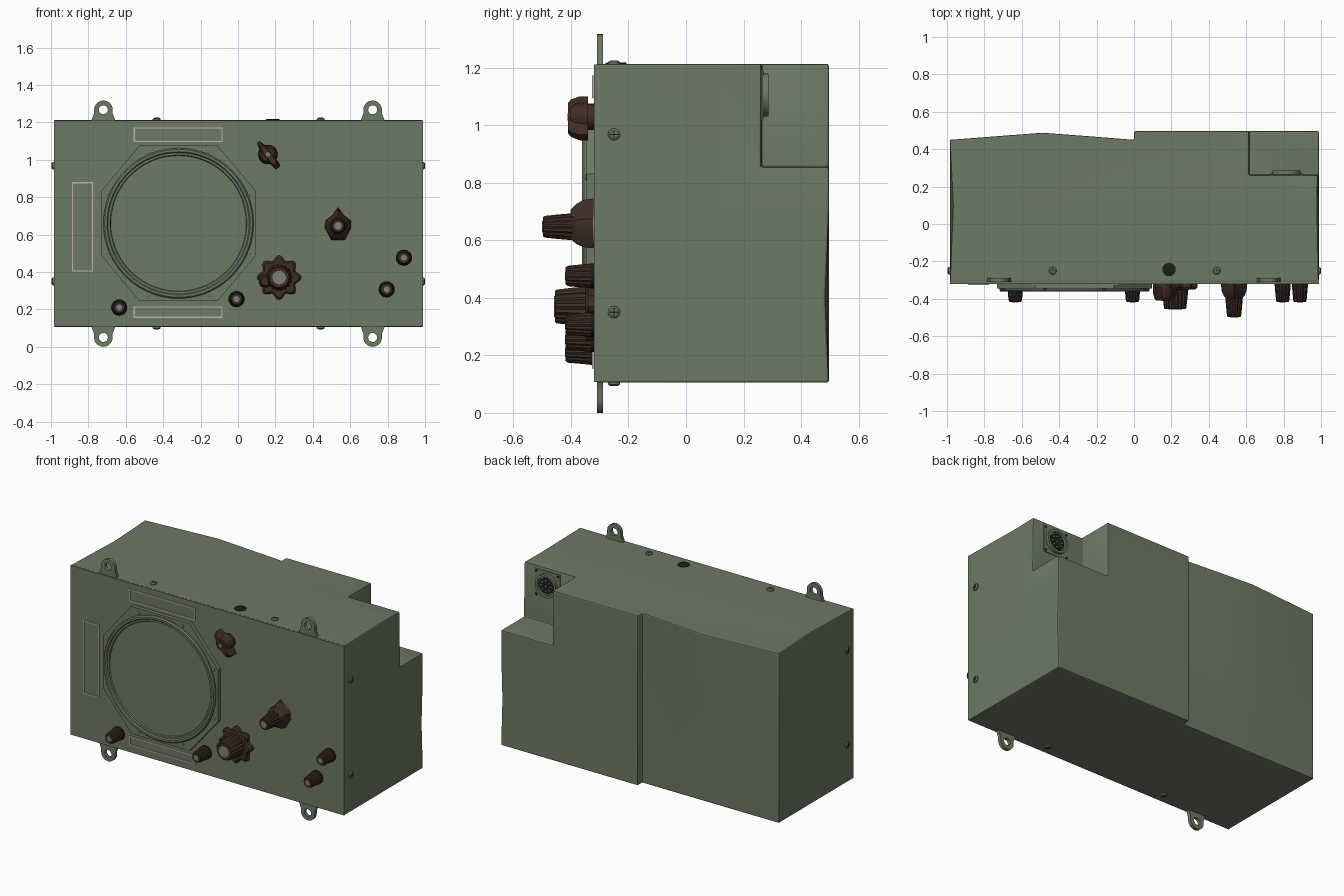
import bpy, bmesh, math
from mathutils import Vector

if "Cube" in bpy.data.objects:
    bpy.data.objects.remove(bpy.data.objects["Cube"])

def material(name, rgb):
    m = bpy.data.materials.new(name)
    m.diffuse_color = (*rgb, 1)
    m.use_nodes = True
    m.node_tree.nodes["Principled BSDF"].inputs["Base Color"].default_value = m.diffuse_color
    return m

GREEN = material("olive paint", (0.155, 0.192, 0.127))
BROWN = material("brown bakelite", (0.048, 0.025, 0.018))
BLACK = material("black rubber", (0.012, 0.012, 0.012))
GREY = material("grey green metal", (0.20, 0.225, 0.175))
PINK = material("pale label outline", (0.56, 0.47, 0.45))
FRONT = (0, -1, 0)

def activate(ob):
    bpy.ops.object.select_all(action='DESELECT')
    ob.select_set(True)
    bpy.context.view_layer.objects.active = ob

def finish(bm, name, mat, angle=35):
    bmesh.ops.recalc_face_normals(bm, faces=bm.faces)
    me = bpy.data.meshes.new(name)
    bm.to_mesh(me)
    bm.free()
    ob = bpy.data.objects.new(name, me)
    bpy.context.collection.objects.link(ob)
    me.materials.append(mat)
    activate(ob)
    bpy.ops.object.shade_smooth_by_angle(angle=math.radians(angle))
    return ob

def skin(bm, rings):
    rings = [[bm.verts.new(p) for p in r] for r in rings]
    for a, b in zip(rings, rings[1:]):
        for i in range(len(a)):
            j = (i + 1) % len(a)
            bm.faces.new((a[i], a[j], b[j], b[i]))
    bm.faces.new(rings[0][::-1])
    bm.faces.new(rings[-1])

def loft(name, loc, outline, sections, mat, direction=FRONT):
    """Outline scaled through (height, scale) sections along a direction."""
    q = Vector(direction).to_track_quat('Z', 'Y')
    bm = bmesh.new()
    skin(bm, [[Vector(loc) + q @ Vector((x * s, y * s, h)) for x, y in outline] for h, s in sections])
    return finish(bm, name, mat)

def circle(n=32, r=1, wave=0, lobes=0):
    return [((r + wave * math.cos(lobes * t)) * math.cos(t), (r + wave * math.cos(lobes * t)) * math.sin(t))
            for t in (2 * math.pi * i / n for i in range(n))]

def shift(loop, dx, dz):
    return [(x + dx, z + dz) for x, z in loop]

def rect(x0, x1, z0, z1):
    return [(x0, z0), (x1, z0), (x1, z1), (x0, z1)]

def plate(name, loops, y0, y1, mat):
    """Flat upright plate; loops after the first are holes."""
    cu = bpy.data.curves.new(name, 'CURVE')
    cu.dimensions, cu.fill_mode, cu.extrude = '2D', 'BOTH', (y1 - y0) / 2
    for loop in loops:
        s = cu.splines.new('POLY')
        s.points.add(len(loop) - 1)
        for p, (x, z) in zip(s.points, loop):
            p.co = (x, z, 0, 1)
        s.use_cyclic_u = True
    ob = bpy.data.objects.new(name, cu)
    bpy.context.collection.objects.link(ob)
    ob.location.y = (y0 + y1) / 2
    ob.rotation_euler.x = math.pi / 2
    cu.materials.append(mat)
    activate(ob)
    bpy.ops.object.convert(target='MESH')
    bpy.ops.object.shade_smooth_by_angle(angle=math.radians(35))
    return ob

# Case: slightly dented outline stacked in levels
def case_ring(z):
    up = (z - 0.105) / 1.105
    dent = 0.012 if 0.2 < z < 0.6 else 0
    top = 1 if z > 1 else 0
    pts = [(-.985, -.31), (.988, -.31), (.988 - .008 * top, .1), (.988, .497 - dent), (.5, .497 - dent / 2),
           (0, .497), (0, .45), (-.25, .45 + .02 * up), (-.49, .45 + .038 * up), (-.985, .45),
           (-.985 + .017 * top, .1)]
    return [(x, y, z) for x, y in pts]

bm = bmesh.new()
skin(bm, [case_ring(z) for z in (.105, .4, .7, 1.213)])
case = finish(bm, "case", GREEN, 30)

# Corner recess for the rear connector
bm = bmesh.new()
skin(bm, [[(x, y, z) for x, y in rect(.615, 1.2, .262, .8)] for z in (.855, 1.4)])
cutter = finish(bm, "recess_cutter", GREEN)
cutter.hide_render = True
mod = case.modifiers.new("recess", 'BOOLEAN')
mod.object, mod.operation, mod.solver = cutter, 'DIFFERENCE', 'EXACT'
bev = case.modifiers.new("edge", 'BEVEL')
bev.width, bev.segments, bev.limit_method, bev.angle_limit = .008, 2, 'ANGLE', math.radians(50)
activate(case)
for m in ("recess", "edge"):
    bpy.ops.object.modifier_apply(modifier=m)
bpy.data.objects.remove(cutter)
activate(case)
bpy.ops.object.shade_smooth_by_angle(angle=math.radians(30))

# Front panel
plate("front_panel", [rect(-.985, .988, .108, 1.21)], -.32, -.305, GREEN)

# Mounting ears, bell shaped with a hole
bell = [(-.115, -.12), (-.115, -.105), (-.085, -.09), (-.065, -.06), (-.05, -.02)]
bell += [(.05 * math.cos(t), .05 * math.sin(t)) for t in (math.pi * (1 - i / 10) for i in range(11))]
bell += [(-x, z) for x, z in bell[4::-1]]
for x in (-.72, .72):
    for z, f in ((1.267, 1), (.05, -1)):
        plate("mounting_ear", [[(x + a, z + f * b) for a, b in bell], shift(circle(20, .024), x, z)],
              -.31, -.288, GREEN)

# Display: octagonal plate, round bezel and screws
cx, cz = -.318, .66
octagon = [(.21, .415), (.415, .17), (.415, -.17), (.21, -.415),
           (-.21, -.415), (-.415, -.17), (-.415, .17), (-.21, .415)]
plate("display_plate", [shift(octagon, cx, cz)], -.345, -.315, GREEN)
loft("display_bezel", (cx, -.34, cz), circle(72),
     [(0, .402), (.014, .402), (.022, .395), (.022, .383), (.014, .377), (.014, .366), (.007, .362)], GREEN)
for k in range(8):
    t = math.pi * (k + .5) / 4
    loft("bezel_screw", (cx + .415 * math.cos(t), -.343, cz + .415 * math.sin(t)), circle(12),
         [(0, .011), (.005, .011), (.007, .007)], GREEN)

# Label outlines around the display
for x0, x1, z0, z1 in ((-.558, -.083, 1.095, 1.173), (-.888, -.775, .403, .88), (-.558, -.083, .155, .215)):
    b = .006
    plate("label_frame", [rect(x0, x1, z0, z1), rect(x0 + b, x1 - b, z0 + b, z1 - b)], -.326, -.318, PINK)

# Four small fluted knobs
for x, z in ((-.635, .21), (-.008, .255), (.795, .307), (.887, .476)):
    loft("knob_collar", (x, -.318, z), circle(28), [(0, .043), (.012, .043)], BLACK)
    loft("small_knob", (x, -.33, z), circle(64, 1, .05, 16),
         [(0, .041), (.02, .039), (.078, .034), (.088, .029)], BROWN)
    loft("small_knob_cap", (x, -.417, z), circle(20), [(0, .016), (.003, .016)], GREY)

# Large star knob with fluted centre and side lug
x, z = .22, .37
loft("star_skirt", (x, -.318, z), circle(64, 1, .12, 8), [(0, .106), (.022, .106), (.032, .095)], BROWN)
loft("star_knob", (x, -.345, z), circle(72, 1, .045, 18), [(0, .068), (.05, .063), (.104, .057), (.11, .053)], BROWN)
loft("star_knob_cap", (x, -.454, z), circle(28), [(0, .036), (.004, .036)], GREY)
loft("star_lug", (.145, -.34, .35), circle(20), [(0, .034), (.045, .03), (.055, .022)], BROWN)

# Selector knob: pointed skirt with a tall fluted shaft
x, z = .535, .65
half = [(0, .095), (.03, .055), (.068, .025), (.07, -.015), (.037, -.078)]
pointed = half + [(-a, b) for a, b in half[:0:-1]]
loft("selector_ring", (x, -.318, z), circle(36), [(0, .073), (.006, .073)], GREY)
loft("selector_skirt", (x, -.322, z), pointed, [(0, 1), (.035, .95), (.06, .8), (.08, .58)], BROWN)
loft("selector_knob", (x, -.39, z - .003), circle(64, 1, .05, 16),
     [(0, .045), (.06, .04), (.1, .036), (.107, .032)], BROWN)
loft("selector_cap", (x, -.496, z - .003), circle(24), [(0, .02), (.004, .02)], GREY)

# Bar pointer knob
x, z = .16, 1.028
bar = [(-.085, -.008), (-.04, -.022), (.04, -.022), (.09, -.016), (.09, .016), (.04, .022), (-.04, .022), (-.085, .008)]
a = math.radians(-52)
bar = [(p * math.cos(a) - q * math.sin(a), p * math.sin(a) + q * math.cos(a)) for p, q in bar]
loft("pointer_base", (x, -.318, z), circle(32), [(0, .045), (.025, .045)], BROWN)
loft("pointer_body", (x, -.34, z), circle(32), [(0, .052), (.035, .048), (.062, .036)], BROWN)
loft("pointer_bar", (x, -.34, z), bar, [(0, 1), (.03, 1), (.06, .85), (.07, .7)], BROWN)
loft("pointer_cap", (x, -.409, z), circle(16), [(0, .012), (.003, .012)], GREY)

# Case screws on top, bottom and both sides, each with a cross slot
def case_screw(loc, d):
    loft("case_screw", loc, circle(20), [(-.005, .021), (.006, .021), (.011, .014)], GREEN, d)
    for w, h in ((.012, .002), (.002, .012)):
        loft("screw_slot", loc, rect(-w, w, -h, h), [(.008, 1), (.0118, 1)], BLACK, d)

for x in (-.435, .442):
    case_screw((x, -.25, 1.213), (0, 0, 1))
    case_screw((x, -.25, .105), (0, 0, -1))
for z in (.35, .968):
    case_screw((.988, -.25, z), (1, 0, 0))
    case_screw((-.985, -.25, z), (-1, 0, 0))

# Black plug on the top
loft("top_plug", (.187, -.243, 1.21), circle(32), [(0, .036), (.006, .036), (.008, .031)], BLACK, (0, 0, 1))

# Rear connector: flange, shell, insert, pins
x, y, z, back = .815, .262, 1.105, (0, 1, 0)
plate("connector_flange", [rect(x - .092, x + .092, z - .09, z + .09)], y - .002, y + .005, GREEN)
loft("connector_shell", (x, y, z), circle(40), [(0, .075), (.024, .075), (.024, .06), (.008, .06)], GREEN, back)
loft("connector_insert", (x, y, z), circle(40), [(.006, .052), (.014, .052)], BLACK, back)
pins = [(0, 0)] + circle(8, .034)
for dx, dz in pins:
    loft("connector_pin", (x + dx, y, z + dz), circle(10), [(.01, .007), (.022, .007)], GREY, back)
for dx in (-.078, .078):
    for dz in (-.076, .076):
        loft("flange_screw", (x + dx, y, z + dz), circle(10), [(.003, .008), (.008, .008)], BLACK, back)
